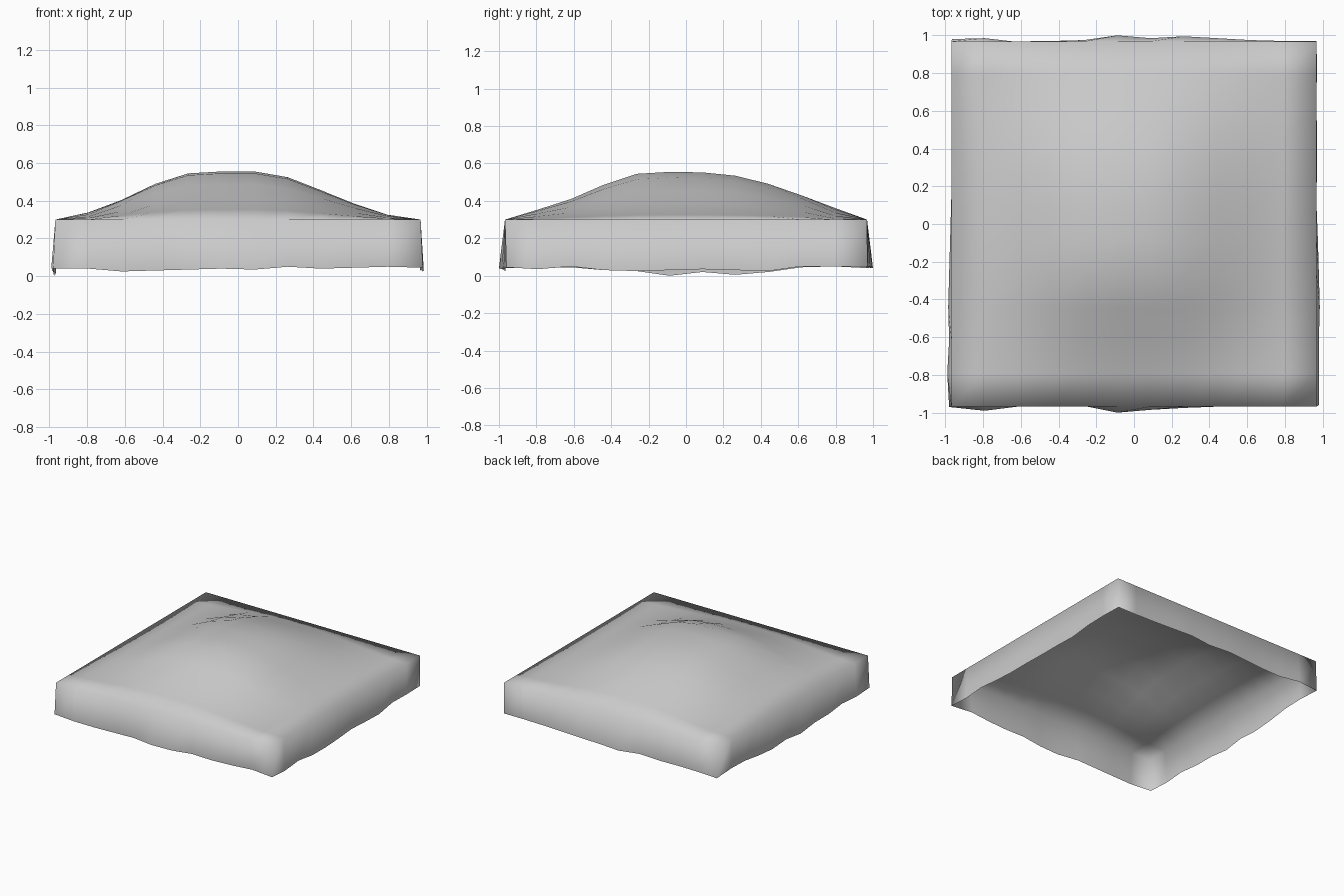
import bpy
import bmesh

old = bpy.data.objects.get("Cube")
if old:
    bpy.data.objects.remove(old, do_unlink=True)

N = 11
HALF = 0.968
RIM = 0.3

# Mound profiles across x and y (0 at the rim, 1 at the crown)
PROFILE_X = [0, .15, .41, .74, .96, 1, 1, .88, .61, .33, .1, 0]
PROFILE_Y = [0, .21, .43, .73, .96, 1, .99, .92, .75, .51, .25, 0]

# Wavy hem: outward reach and height (in hundredths) along each side
HEM = {
    "front": ([97, 99, 96.5, 96.5, 96.5, 100, 98.5, 97.5, 96.5, 96, 94.5, 96],
              [4, 4, 2.5, 3, 3.5, 4, 3.5, 5, 4, 4.5, 5, 4.5]),
    "back": ([98, 98.5, 96.5, 97, 97.5, 100, 98.5, 99.5, 98.5, 97.5, 97, 97],
             [4, 5, 4, 4, 5, 4, 4, 5, 5, 5, 5, 5]),
    "left": ([98, 98, 98, 98.5, 98, 97.5, 96.5, 97, 97, 96.5, 97, 96.5],
             [4.5, 3.5, 5, 3, 2.5, 3, 3.5, 3, 2.5, 5.5, 5, 5]),
    "right": ([98, 99, 98, 98.5, 98, 97.5, 97, 96.5, 96.5, 96.5, 96.5, 96.5],
              [4, 4, 4.5, 3, 2.5, 0, 2, .5, 2, 4.5, 5, 5]),
}


def coord(i):
    return HALF * (2 * i / N - 1)


def hem_point(i, j):
    """Hem position below the rim point of column i and row j."""
    x, y = coord(i), coord(j)
    z = 0.05
    for side, on, k in (("front", j == 0, i), ("back", j == N, i),
                        ("left", i == N, j), ("right", i == 0, j)):
        if on:
            reach, height = HEM[side]
            out = reach[k] / 100
            z = min(z, height[k] / 100)
            if side in ("front", "back"):
                y = out if side == "back" else -out
            else:
                x = out if side == "left" else -out
    return x, y, z


bm = bmesh.new()

# Draped top with a central mound
grid = [[bm.verts.new((coord(i), coord(j),
                       RIM + 0.255 * PROFILE_X[i] * PROFILE_Y[j]))
         for j in range(N + 1)] for i in range(N + 1)]
for i in range(N):
    for j in range(N):
        bm.faces.new((grid[i][j], grid[i + 1][j],
                      grid[i + 1][j + 1], grid[i][j + 1]))

# Hanging skirt, open below, walked anticlockwise round the rim
loop = ([(i, 0) for i in range(N)] + [(N, j) for j in range(N)]
        + [(N - i, N) for i in range(N)] + [(0, N - j) for j in range(N)])
hem = [bm.verts.new(hem_point(i, j)) for i, j in loop]
for k, (i, j) in enumerate(loop):
    n = (k + 1) % len(loop)
    a, b = loop[n]
    bm.faces.new((hem[k], hem[n], grid[a][b], grid[i][j]))

for face in bm.faces:
    face.smooth = True

mesh = bpy.data.meshes.new("draped_cover")
bm.to_mesh(mesh)
bm.free()
cover = bpy.data.objects.new("draped_cover", mesh)
bpy.context.collection.objects.link(cover)

# Plain grey cloth
cloth = bpy.data.materials.new("light_grey_cloth")
cloth.use_nodes = True
colour = (0.6, 0.6, 0.6, 1)
cloth.diffuse_color = colour
cloth.node_tree.nodes["Principled BSDF"].inputs["Base Color"].default_value = colour
mesh.materials.append(cloth)
